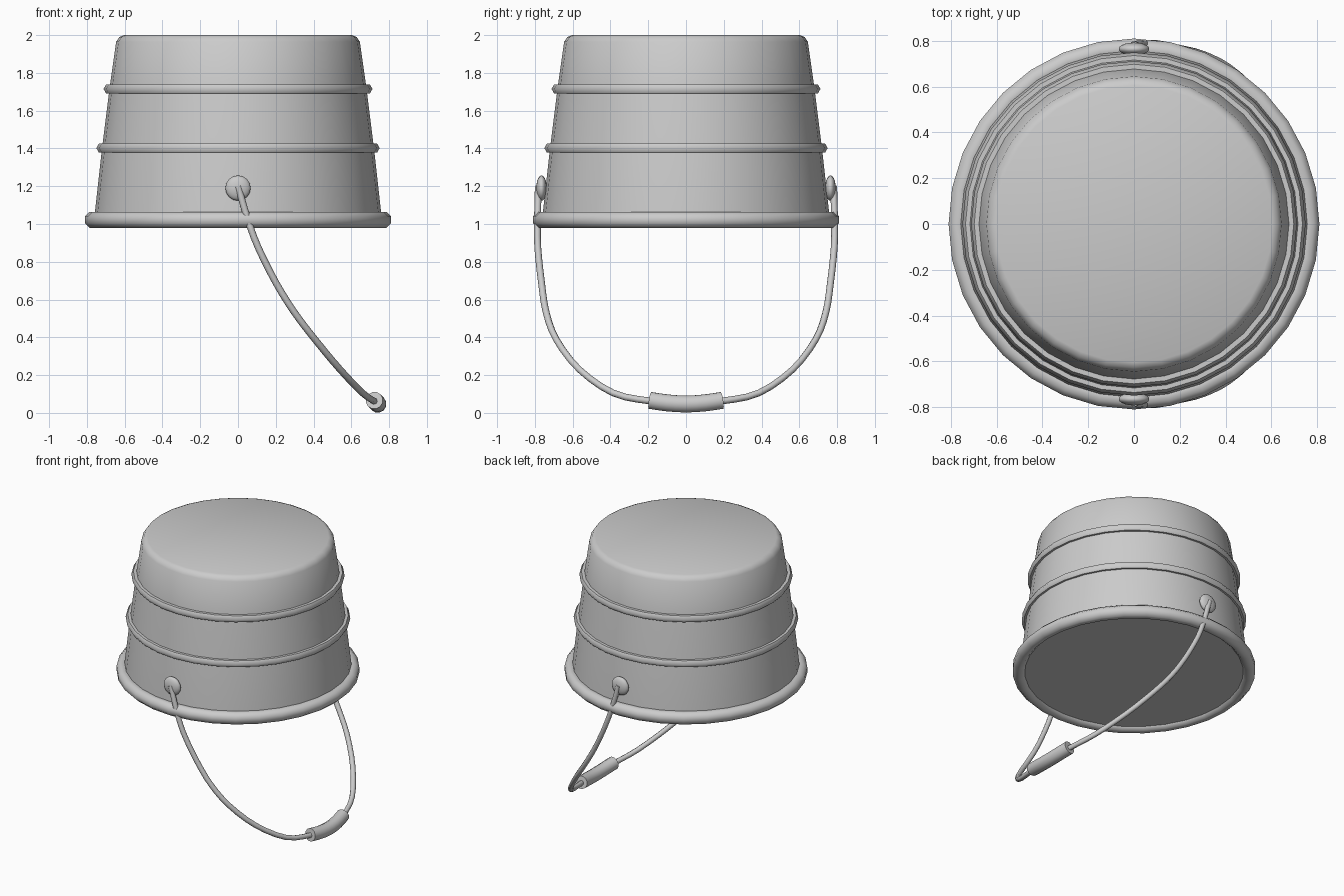
import bpy, bmesh, math
from mathutils import Vector

if "Cube" in bpy.data.objects:
    bpy.data.objects.remove(bpy.data.objects["Cube"])

steel = bpy.data.materials.new("grey_steel")
steel.diffuse_color = (0.6, 0.6, 0.6, 1)
steel.use_nodes = True
steel.node_tree.nodes["Principled BSDF"].inputs["Base Color"].default_value = steel.diffuse_color


def finish(name, bm, angle=60):
    bmesh.ops.remove_doubles(bm, verts=bm.verts, dist=1e-5)
    bmesh.ops.recalc_face_normals(bm, faces=bm.faces)
    me = bpy.data.meshes.new(name)
    bm.to_mesh(me)
    bm.free()
    me.materials.append(steel)
    ob = bpy.data.objects.new(name, me)
    bpy.context.collection.objects.link(ob)
    bpy.ops.object.select_all(action='DESELECT')
    ob.select_set(True)
    bpy.context.view_layer.objects.active = ob
    bpy.ops.object.shade_smooth_by_angle(angle=math.radians(angle))
    return ob


def lathe(name, profile, closed=False, segs=32):
    """Spin a (radius, z) profile around the z axis."""
    bm = bmesh.new()
    vs = [bm.verts.new((r, 0, z)) for r, z in profile]
    pairs = list(zip(vs, vs[1:])) + ([(vs[-1], vs[0])] if closed else [])
    es = [bm.edges.new(p) for p in pairs]
    bmesh.ops.spin(bm, geom=vs + es, cent=(0, 0, 0), axis=(0, 0, 1),
                   angle=math.tau, steps=segs, use_duplicate=False)
    return finish(name, bm)


def ring(name, r, z, a, b, sides, turn=0.0):
    """Hoop with an elliptical low-sided cross-section."""
    angs = [math.tau * (i + turn) / sides for i in range(sides)]
    return lathe(name, [(r + a * math.cos(t), z + b * math.sin(t)) for t in angs], True)


def smooth_path(pts, steps):
    """Catmull-Rom points through the given path."""
    p = [Vector(q) for q in pts]
    p = [2 * p[0] - p[1]] + p + [2 * p[-1] - p[-2]]
    out = []
    for i in range(1, len(p) - 2):
        a, b, c, d = p[i - 1:i + 3]
        for k in range(steps):
            t = k / steps
            out.append(0.5 * (2 * b + (c - a) * t + (2 * a - 5 * b + 4 * c - d) * t * t
                              + (3 * b - a - 3 * c + d) * t ** 3))
    return out + [p[-2]]


def tube(name, path, radius, sides):
    """Round bar with capped ends along a path."""
    bm = bmesh.new()
    rings = []
    for i, c in enumerate(path):
        tan = (path[min(i + 1, len(path) - 1)] - path[max(i - 1, 0)]).normalized()
        u = tan.cross(Vector((0.72, 0, 0.69))).cross(tan).normalized() \
            if abs(tan.y) > 0.3 else tan.cross(Vector((0, 1, 0))).normalized()
        w = tan.cross(u)
        # keep the sections from twisting along the bar
        if rings:
            u = (last - tan * last.dot(tan)).normalized()
            w = tan.cross(u)
        last = u
        rings.append([bm.verts.new(c + radius * (u * math.cos(t) + w * math.sin(t)))
                      for t in (math.tau * k / sides for k in range(sides))])
    for ra, rb in zip(rings, rings[1:]):
        for k in range(sides):
            n = (k + 1) % sides
            bm.faces.new((ra[k], ra[n], rb[n], rb[k]))
    bm.faces.new(rings[0])
    bm.faces.new(rings[-1])
    return finish(name, bm)


# Upturned bucket: rounded closed end on top, flat closed mouth below
lathe("bucket_body", [(0, 2.0), (0.605, 2.0), (0.628, 1.99), (0.645, 1.965),
                      (0.68, 1.72), (0.72, 1.4), (0.758, 1.06), (0.762, 1.0), (0, 1.0)])

# Rolled rim and two raised hoops
ring("rolled_rim", 0.768, 1.022, 0.046, 0.046, 8, 0.5)
ring("upper_hoop", 0.685, 1.715, 0.027, 0.027, 6)
ring("lower_hoop", 0.723, 1.402, 0.027, 0.027, 6)

# Flattened domed ears at front and back
for side, label in ((-1, "front"), (1, "back")):
    bm = bmesh.new()
    bmesh.ops.create_uvsphere(bm, u_segments=16, v_segments=10, radius=1)
    for v in bm.verts:
        x, y, z = v.co
        v.co = (0.067 * x, side * 0.765 + 0.028 * z, 1.19 + 0.067 * y)
    finish(label + "_ear", bm)

# Wire handle hanging to one side
half = [(0, 0.782, 1.2), (0.05, 0.786, 1.03), (0.105, 0.785, 0.88), (0.2, 0.765, 0.69),
        (0.3, 0.74, 0.53), (0.41, 0.685, 0.386), (0.54, 0.565, 0.23),
        (0.66, 0.385, 0.105), (0.72, 0.19, 0.063), (0.74, 0, 0.047)]
full = half + [(x, -y, z) for x, y, z in reversed(half[:-1])]
tube("wire_handle", smooth_path(full, 3), 0.018, 8)

# Hand grip in the middle of the wire
grip = [(0.722, 0.19, 0.066), (0.735, 0.1, 0.053), (0.74, 0, 0.047),
        (0.735, -0.1, 0.053), (0.722, -0.19, 0.066)]
tube("hand_grip", smooth_path(grip, 2), 0.046, 12)
